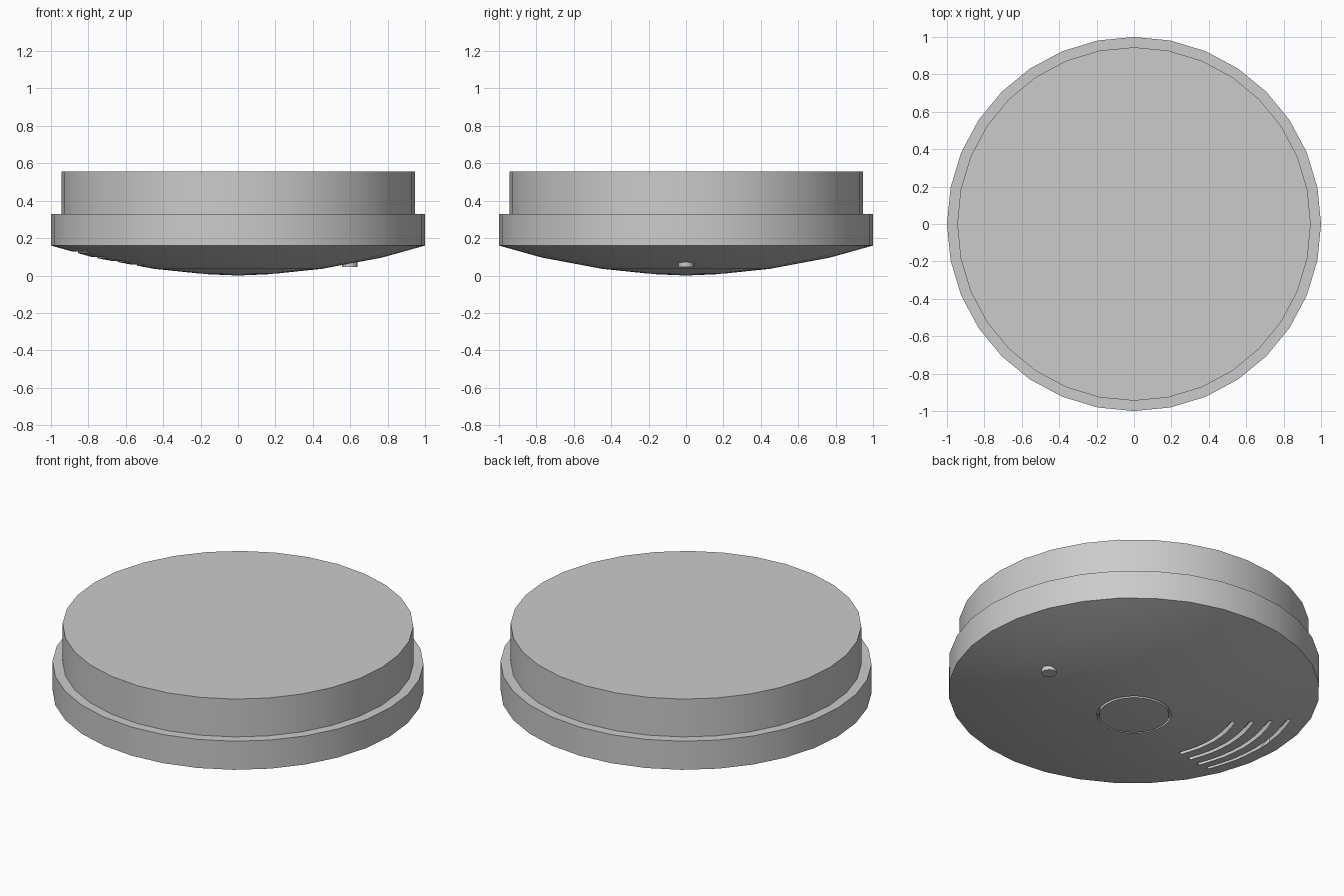
import bpy, bmesh, math

if "Cube" in bpy.data.objects:
    bpy.data.objects.remove(bpy.data.objects["Cube"])

SIDES = 32

grey = bpy.data.materials.new("light grey plastic")
grey.diffuse_color = (0.6, 0.6, 0.6, 1)
grey.use_nodes = True
grey.node_tree.nodes["Principled BSDF"].inputs["Base Color"].default_value = grey.diffuse_color


def make_object(name, bm):
    bmesh.ops.recalc_face_normals(bm, faces=bm.faces)
    mesh = bpy.data.meshes.new(name)
    bm.to_mesh(mesh)
    bm.free()
    mesh.materials.append(grey)
    obj = bpy.data.objects.new(name, mesh)
    bpy.context.collection.objects.link(obj)
    return obj


def activate(obj):
    bpy.ops.object.select_all(action='DESELECT')
    obj.select_set(True)
    bpy.context.view_layer.objects.active = obj


def lathe(name, profile, sides=SIDES, centre=(0, 0)):
    """Closed solid turned around z; a radius of 0 is a pole."""
    bm = bmesh.new()
    rings = []
    for r, z in profile:
        count = 1 if r == 0 else sides
        rings.append([bm.verts.new((centre[0] + r * math.cos(2 * math.pi * i / sides),
                                    centre[1] + r * math.sin(2 * math.pi * i / sides), z))
                      for i in range(count)])
    for a, b in zip(rings, rings[1:]):
        for i in range(sides):
            j = (i + 1) % sides
            if len(a) == 1:
                bm.faces.new((a[0], b[i], b[j]))
            else:
                bm.faces.new((a[i], a[j], b[j], b[i]))
    # Flat cap on every open end
    for ring in (rings[0], rings[-1]):
        if len(ring) > 1:
            bm.faces.new(ring)
    return make_object(name, bm)


def dome_z(r):
    return 0.005 + 0.155 * r * r


def slot_cutter(radius, width=0.03, half_angle=math.radians(22.5), steps=8):
    """Curved slot with rounded ends, centred on the -x side."""
    h = width / 2
    start, end = math.pi - half_angle, math.pi + half_angle
    angles = [start + (end - start) * i / steps for i in range(steps + 1)]
    outline = [((radius + h) * math.cos(a), (radius + h) * math.sin(a)) for a in angles]
    for a in (end + math.pi / 4 * k for k in (1, 2, 3)):
        outline.append((radius * math.cos(end) + h * math.cos(a),
                        radius * math.sin(end) + h * math.sin(a)))
    outline += [((radius - h) * math.cos(a), (radius - h) * math.sin(a)) for a in reversed(angles)]
    for a in (start + math.pi + math.pi / 4 * k for k in (1, 2, 3)):
        outline.append((radius * math.cos(start) + h * math.cos(a),
                        radius * math.sin(start) + h * math.sin(a)))
    bm = bmesh.new()
    face = bm.faces.new([bm.verts.new((x, y, -0.05)) for x, y in outline])
    top = bmesh.ops.extrude_face_region(bm, geom=[face])["geom"]
    bmesh.ops.translate(bm, verts=[v for v in top if isinstance(v, bmesh.types.BMVert)],
                        vec=(0, 0, 0.05 + dome_z(radius) + 0.04))
    cutter = make_object("slot_cutter", bm)
    cutter.hide_render = True
    return cutter


# Housing: shallow dome with a ring groove round the test button, rim and mounting base
housing = lathe("housing", [
    (0, 0.0), (0.188, 0.008), (0.188, 0.03), (0.2, 0.03), (0.2, 0.01),
    (0.45, 0.036), (0.77, 0.096), (1.0, 0.16), (1.0, 0.33),
    (0.945, 0.33), (0.945, 0.555)])

# Sound slots cut in the dome
for radius in (0.555, 0.66, 0.765, 0.87):
    cutter = slot_cutter(radius)
    mod = housing.modifiers.new("slot", 'BOOLEAN')
    mod.operation = 'DIFFERENCE'
    mod.solver = 'EXACT'
    mod.object = cutter
    activate(housing)
    bpy.ops.object.modifier_apply(modifier=mod.name)
    bpy.data.objects.remove(cutter, do_unlink=True)

# Indicator light on the opposite side
indicator = lathe("indicator_light", [(0.041, 0.045), (0.041, 0.09)], 16, (0.597, 0))

for obj in (housing, indicator):
    activate(obj)
    bpy.ops.object.shade_smooth_by_angle(angle=math.radians(30))
